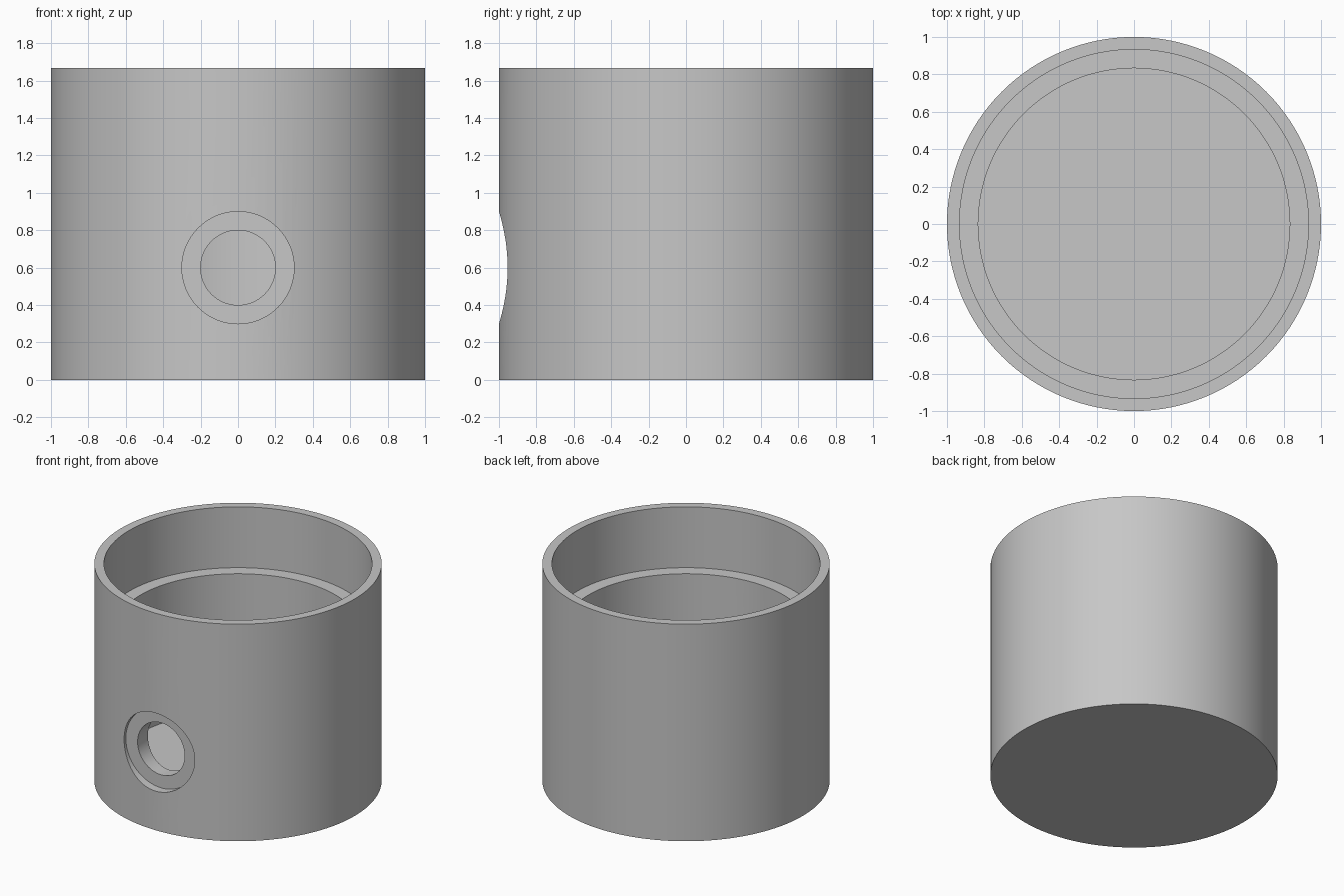
import bpy, bmesh, math
from mathutils import Matrix

cube = bpy.data.objects.get("Cube")
if cube:
    bpy.data.objects.remove(cube, do_unlink=True)

grey = bpy.data.materials.new("plain grey")
grey.use_nodes = True
grey.diffuse_color = (0.57, 0.57, 0.57, 1)
grey.node_tree.nodes["Principled BSDF"].inputs["Base Color"].default_value = grey.diffuse_color


def lathe(name, profile, steps):
    """Spin a (radius, height) profile around z into a closed solid."""
    bm = bmesh.new()
    verts = [bm.verts.new((r, 0, z)) for r, z in profile]
    edges = [bm.edges.new(pair) for pair in zip(verts, verts[1:])]
    bmesh.ops.spin(bm, geom=verts + edges, cent=(0, 0, 0), axis=(0, 0, 1),
                   angle=math.tau, steps=steps, use_duplicate=False)
    bmesh.ops.remove_doubles(bm, verts=bm.verts, dist=0.0005)
    bmesh.ops.dissolve_degenerate(bm, edges=bm.edges, dist=0.0001)
    bmesh.ops.recalc_face_normals(bm, faces=bm.faces)
    mesh = bpy.data.meshes.new(name)
    bm.to_mesh(mesh)
    bm.free()
    mesh.materials.append(grey)
    obj = bpy.data.objects.new(name, mesh)
    bpy.context.collection.objects.link(obj)
    return obj


# Cup: outer wall, rim, upper bore, inner ledge, lower bore, floor
cup = lathe("cup_body", [(0, 0), (1, 0), (1, 1.667), (0.933, 1.667), (0.933, 1.2),
                         (0.833, 1.2), (0.833, 0.14), (0, 0.14)], 128)

# Stepped front hole: wide shallow recess, narrow through hole
cutter = lathe("hole_cutter", [(0, 0.6), (0.2, 0.6), (0.2, 0.933), (0.3, 0.933),
                               (0.3, 1.2), (0, 1.2)], 64)
cutter.data.transform(Matrix.Translation((0, 0, 0.6)) @ Matrix.Rotation(math.pi / 2, 4, "X"))
cutter.hide_render = True

cut = cup.modifiers.new("front_hole", "BOOLEAN")
cut.operation = "DIFFERENCE"
cut.solver = "EXACT"
cut.object = cutter

bpy.ops.object.select_all(action="DESELECT")
cup.select_set(True)
bpy.context.view_layer.objects.active = cup
bpy.ops.object.modifier_apply(modifier=cut.name)
bpy.data.objects.remove(cutter, do_unlink=True)

bpy.ops.object.shade_smooth_by_angle(angle=math.radians(30))
